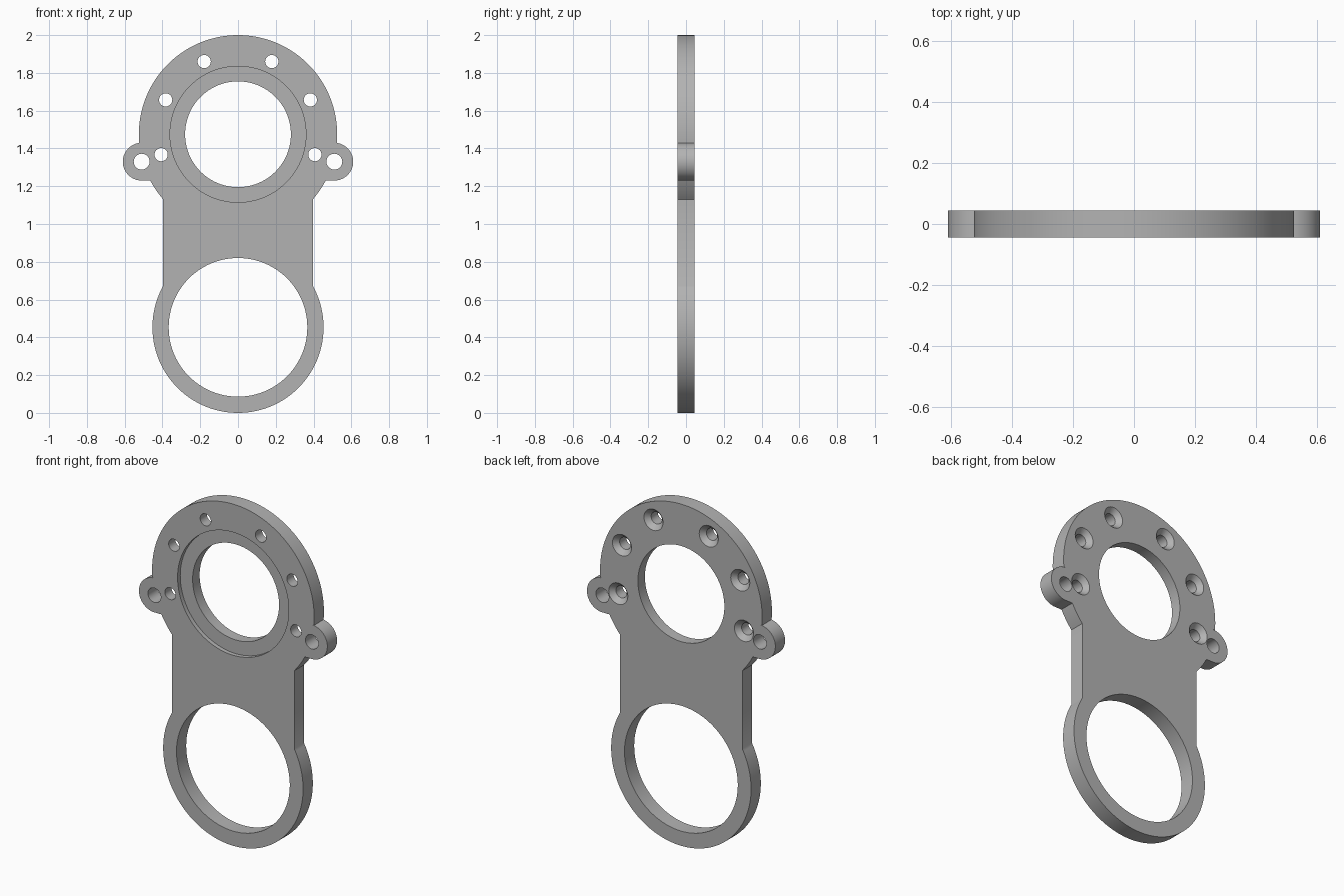
import bpy, bmesh
from math import sin, cos, asin, acos, pi, radians

cube = bpy.data.objects.get("Cube")
if cube:
    bpy.data.objects.remove(cube, do_unlink=True)

HALF = 0.045                       # half the plate thickness
TOP_Z, TOP_R = 1.475, 0.525        # upper disc
LOW_Z, LOW_R = 0.453, 0.453        # lower ring
NECK = 0.396                       # half the neck width
EAR_X, EAR_Z, EAR_R = 0.51, 1.33, 0.1

metal = bpy.data.materials.new("grey metal")
metal.use_nodes = True
grey = (0.45, 0.45, 0.45, 1)
metal.diffuse_color = grey
metal.node_tree.nodes["Principled BSDF"].inputs["Base Color"].default_value = grey


def arc(cx, cz, r, start, end, steps):
    """Points along an arc in the x-z plane."""
    angles = [start + (end - start) * i / steps for i in range(steps + 1)]
    return [(cx + r * cos(a), cz + r * sin(a)) for a in angles]


def make_object(name, bm):
    bmesh.ops.recalc_face_normals(bm, faces=bm.faces)
    mesh = bpy.data.meshes.new(name)
    bm.to_mesh(mesh)
    bm.free()
    mesh.materials.append(metal)
    obj = bpy.data.objects.new(name, mesh)
    bpy.context.collection.objects.link(obj)
    return obj


def lathe(bm, x, z, profile, steps):
    """Closed solid of revolution about a y axis; profile holds (y, radius)."""
    rings = []
    for y, r in profile:
        pts = arc(x, z, r, 0, 2 * pi, steps)[:-1]
        rings.append([bm.verts.new((px, y, pz)) for px, pz in pts])
    for a, b in zip(rings, rings[1:]):
        for i in range(steps):
            j = (i + 1) % steps
            bm.faces.new((a[i], a[j], b[j], b[i]))
    bm.faces.new(rings[0])
    bm.faces.new(rings[-1])


# Plate outline: one side from the bottom up, then mirrored
side = arc(0, LOW_Z, LOW_R, -pi / 2, acos(NECK / LOW_R), 64)
side += arc(0, TOP_Z, TOP_R, -acos(NECK / TOP_R),
            asin((EAR_Z - EAR_R - TOP_Z) / TOP_R), 8)
side += arc(EAR_X, EAR_Z, EAR_R, -pi / 2, pi / 2, 32)
side += arc(0, TOP_Z, TOP_R, asin((EAR_Z + EAR_R - TOP_Z) / TOP_R), pi / 2, 48)
outline = side + [(-x, z) for x, z in side[-2:0:-1]]

bm = bmesh.new()
face = bm.faces.new([bm.verts.new((x, -HALF, z)) for x, z in outline])
new = bmesh.ops.extrude_face_region(bm, geom=[face], use_keep_orig=True)["geom"]
bmesh.ops.translate(bm, vec=(0, 2 * HALF, 0),
                    verts=[v for v in new if isinstance(v, bmesh.types.BMVert)])
plate = make_object("bracket_plate", bm)

# Cutters: lower opening, stepped bore, ear holes, countersunk screw holes
OUT = HALF + 0.03
bm = bmesh.new()
lathe(bm, 0, LOW_Z, [(-OUT, 0.367), (OUT, 0.367)], 96)
step = -HALF + 0.025
lathe(bm, 0, TOP_Z, [(-OUT, 0.36), (step, 0.36), (step, 0.28), (OUT, 0.28)], 96)
for s in (-1, 1):
    lathe(bm, s * EAR_X, EAR_Z, [(-OUT, 0.042), (OUT, 0.042)], 32)
    for x, z in ((0.179, 1.86), (0.383, 1.657), (0.407, 1.367)):
        lathe(bm, s * x, z, [(-OUT, 0.035), (HALF - 0.028, 0.035),
                             (HALF, 0.062), (OUT, 0.062)], 32)
cutter = make_object("hole_cutter", bm)
cutter.hide_render = True

cut = plate.modifiers.new("holes", 'BOOLEAN')
cut.operation = 'DIFFERENCE'
cut.solver = 'EXACT'
cut.object = cutter
bpy.context.view_layer.objects.active = plate
bpy.ops.object.select_all(action='DESELECT')
plate.select_set(True)
bpy.ops.object.modifier_apply(modifier=cut.name)
bpy.data.objects.remove(cutter, do_unlink=True)
bpy.ops.object.shade_smooth_by_angle(angle=radians(30))
